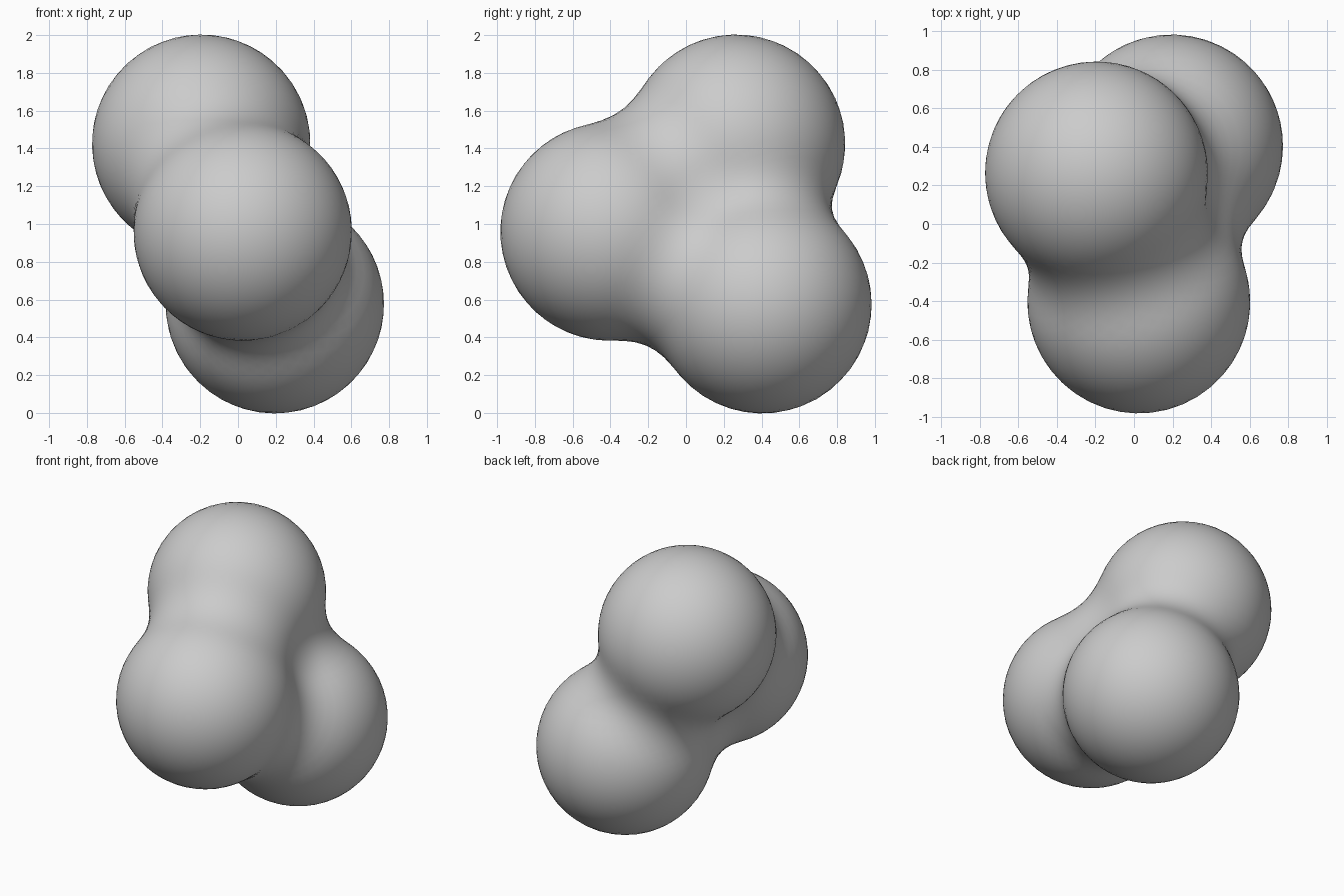
import bpy, bmesh
from mathutils import Vector

if "Cube" in bpy.data.objects:
    bpy.data.objects.remove(bpy.data.objects["Cube"])

# Three equal balls melting into each other
CENTRES = [Vector((-0.195, 0.265, 1.425)),   # top ball
           Vector((0.025, -0.405, 0.96)),    # front ball
           Vector((0.195, 0.405, 0.575))]    # bottom ball
RADIUS = 0.578      # visible radius of a lone ball
REACH = 0.87        # distance at which its influence ends
LEVEL = (1 - (RADIUS / REACH) ** 2) ** 3


def field(p):
    """Summed metaball falloff at a point."""
    return sum(max(0.0, 1 - (p - c).length_squared / REACH ** 2) ** 3 for c in CENTRES)


def surface_distance(origin, direction):
    """Bisect along a ray for the blended skin."""
    lo, hi = 0.0, 1.8
    for _ in range(30):
        mid = (lo + hi) / 2
        if field(origin + direction * mid) > LEVEL:
            lo = mid
        else:
            hi = mid
    return lo


# Push an icosphere out from the shared middle onto the blended skin
middle = sum(CENTRES, Vector()) / 3
bm = bmesh.new()
bmesh.ops.create_icosphere(bm, subdivisions=5, radius=1)
for v in bm.verts:
    d = v.co.normalized()
    v.co = middle + d * surface_distance(middle, d)
for f in bm.faces:
    f.smooth = True

mesh = bpy.data.meshes.new("blended_balls")
bm.to_mesh(mesh)
bm.free()
obj = bpy.data.objects.new("blended_balls", mesh)
bpy.context.collection.objects.link(obj)
